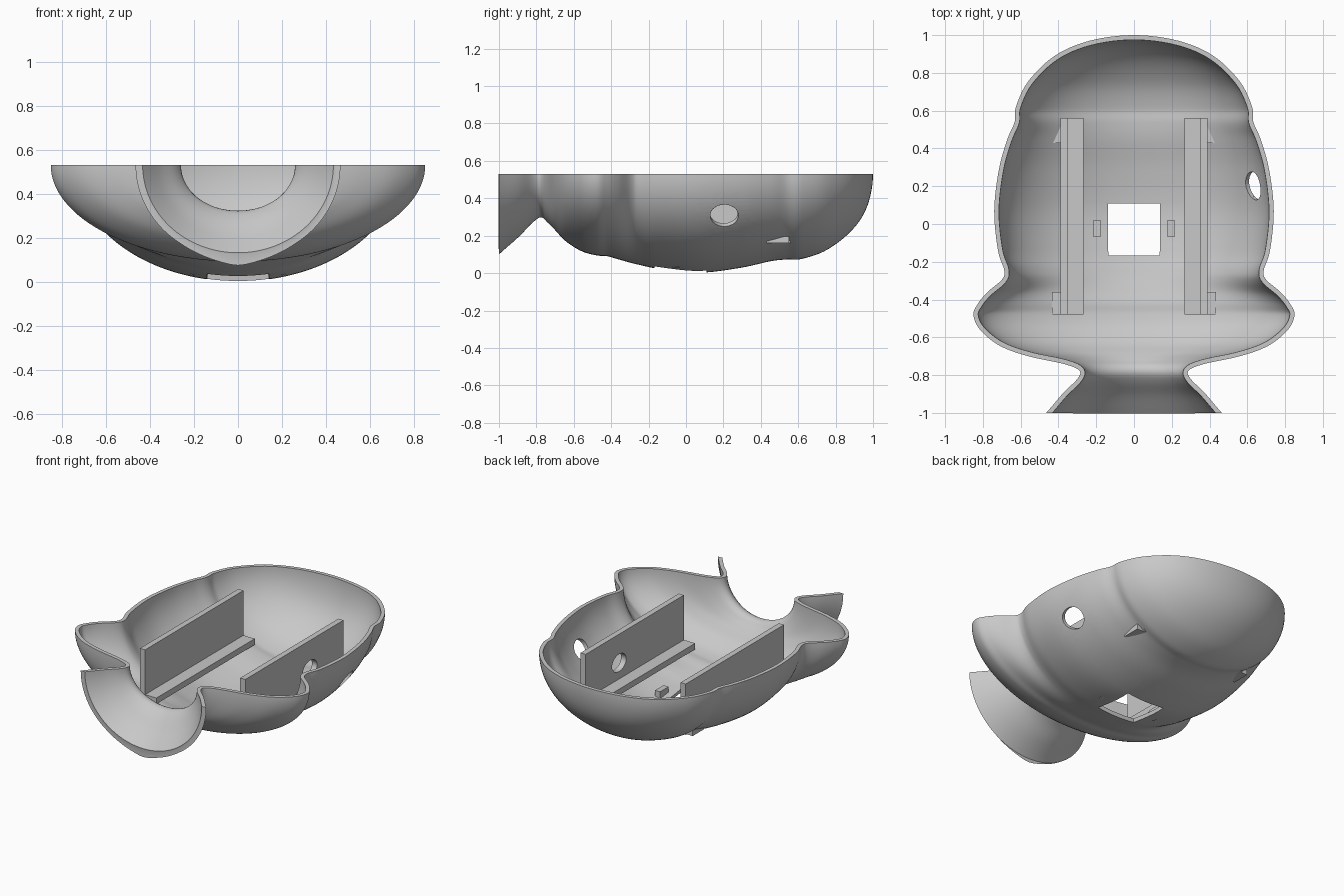
import bpy, bmesh, math
from mathutils import Vector

if "Cube" in bpy.data.objects:
    bpy.data.objects.remove(bpy.data.objects["Cube"], do_unlink=True)

RIM = 0.53      # height of the open rim
WALL = 0.025    # shell thickness
FRONT = -1.0    # flat front end
HOLE_Y, HOLE_Z, HOLE_RY, HOLE_RZ = .205, .308, .075, .058

grey = bpy.data.materials.new("plain grey")
grey.use_nodes = True
grey.diffuse_color = (0.58, 0.58, 0.58, 1)
grey.node_tree.nodes["Principled BSDF"].inputs["Base Color"].default_value = grey.diffuse_color


def add_object(name, bm):
    bmesh.ops.recalc_face_normals(bm, faces=bm.faces[:])
    mesh = bpy.data.meshes.new(name)
    bm.to_mesh(mesh)
    bm.free()
    mesh.materials.append(grey)
    obj = bpy.data.objects.new(name, mesh)
    bpy.context.collection.objects.link(obj)
    return obj


def box(name, low, high):
    bm = bmesh.new()
    bmesh.ops.create_cube(bm, size=1)
    low, high = Vector(low), Vector(high)
    for v in bm.verts:
        v.co = (low + high) / 2 + v.co * (high - low)
    return add_object(name, bm)


def cut(bm, co, no, near, clear=False):
    """Slice the faces chosen by near along a plane."""
    faces = [f for f in bm.faces if near(f.calc_center_median())]
    edges = {e for f in faces for e in f.edges}
    verts = {v for f in faces for v in f.verts}
    bmesh.ops.bisect_plane(bm, geom=faces + list(edges) + list(verts), plane_co=co,
                           plane_no=Vector(no).normalized(), clear_outer=clear)


def remove_faces(bm, inside):
    faces = [f for f in bm.faces if inside(f.calc_center_median())]
    bmesh.ops.delete(bm, geom=faces, context="FACES")


# Stations along the body: y, half width, bottom height
stations = [Vector(s) for s in (
    (-1.05, .52, .045), (-1, .465, .10), (-.895, .375, .193), (-.82, .30, .27),
    (-.775, .29, .298), (-.74, .375, .27), (-.70, .56, .23), (-.645, .71, .172),
    (-.56, .815, .118), (-.48, .85, .095), (-.42, .825, .09), (-.36, .775, .073),
    (-.295, .70, .055), (-.245, .687, .043), (-.14, .72, .022), (.07, .74, .002),
    (.29, .715, .028), (.45, .67, .063), (.54, .632, .073), (.62, .625, .076),
    (.755, .56, .125), (.89, .42, .232), (.97, .235, .36), (1, 0, RIM))]
last = stations[-2]
ends = [2 * stations[0] - stations[1]] + stations + [Vector((last.x, -last.y, 2 * RIM - last.z))]

# Smooth path through the stations
path = []
STEPS = 6
for p0, p1, p2, p3 in zip(ends, ends[1:], ends[2:], ends[3:]):
    for i in range(STEPS):
        t = i / STEPS
        path.append(0.5 * (2 * p1 + (p2 - p0) * t + (2 * p0 - 5 * p1 + 4 * p2 - p3) * t ** 2
                           + (3 * p1 - p0 - 3 * p2 + p3) * t ** 3))

# Outer skin: lower half ellipses lofted to a point at the back
SIDES = 64
bm = bmesh.new()
rings = []
for y, half, bottom in path:
    angles = [math.pi * (1 + k / SIDES) for k in range(SIDES + 1)]
    rings.append([bm.verts.new((half * math.cos(a), y, RIM + (RIM - bottom) * math.sin(a)))
                  for a in angles])
tip = bm.verts.new((0, 1, RIM))
for k in range(SIDES):
    for r0, r1 in zip(rings, rings[1:]):
        bm.faces.new((r0[k], r1[k], r1[k + 1], r0[k + 1]))
    bm.faces.new((rings[-1][k], tip, rings[-1][k + 1]))

# Flat front end
cut(bm, (0, FRONT, 0), (0, -1, 0), lambda c: c.y < -.9, clear=True)

# Square opening in the bottom
for co, no in (((-.14, 0, 0), (1, 0, 0)), ((.14, 0, 0), (1, 0, 0)),
               ((0, -.17, 0), (0, 1, 0)), ((0, .11, 0), (0, 1, 0))):
    cut(bm, co, no, lambda c: abs(c.x) < .25 and abs(c.y) < .3)
remove_faces(bm, lambda c: abs(c.x) < .14 and -.17 < c.y < .11)

# Round opening in one side
turns = [math.tau * k / 24 for k in range(24)]
for a in turns:
    cut(bm, (0, HOLE_Y + HOLE_RY * math.cos(a), HOLE_Z + HOLE_RZ * math.sin(a)),
        (0, math.cos(a) / HOLE_RY, math.sin(a) / HOLE_RZ),
        lambda c: c.x > .4 and abs(c.y - HOLE_Y) < .14 and abs(c.z - HOLE_Z) < .11)
remove_faces(bm, lambda c: c.x > .4 and all(
    math.cos(a) * (c.y - HOLE_Y) / HOLE_RY + math.sin(a) * (c.z - HOLE_Z) / HOLE_RZ < 1
    for a in turns))

# Inner skin, joined to the outer one along every open edge
bm.normal_update()
outer_faces = bm.faces[:]
open_edges = [e for e in bm.edges if e.is_boundary]
inner = {}
for v in bm.verts[:]:
    n = v.normal.copy()
    if abs(v.co.z - RIM) < 1e-4:
        n.z = 0
    if abs(v.co.y - FRONT) < 1e-4:
        n.y = 0
    inner[v] = bm.verts.new(v.co - n.normalized() * WALL)
for f in outer_faces:
    bm.faces.new([inner[v] for v in reversed(f.verts)])
for e in open_edges:
    a, b = e.verts
    bm.faces.new((a, b, inner[b], inner[a]))

# Smooth shading with crisp borders
bm.normal_update()
for f in bm.faces:
    f.smooth = True
for e in bm.edges:
    e.smooth = e.calc_face_angle(0) < math.radians(40)
for e in open_edges:
    e.smooth = False
add_object("shell", bm)

# Cutter for the round opening in one rail
bm = bmesh.new()
bmesh.ops.create_cone(bm, cap_ends=True, segments=48, radius1=1, radius2=1, depth=1)
for v in bm.verts:
    x, y, z = v.co
    v.co = (.4 + z * .3, HOLE_Y + y * HOLE_RY, HOLE_Z + x * HOLE_RZ)
cutter = add_object("round_helper", bm)
cutter.hide_render = True

# Inner rails: upright panel, flange, end tabs and small block on each side
for side, label in ((1, "left"), (-1, "right")):
    def part(name, x0, x1, y0, y1, z0, z1):
        xs = sorted((side * x0, side * x1))
        return box(f"{label}_{name}", (xs[0], y0, z0), (xs[1], y1, z1))

    panel = part("panel", .352, .39, -.48, .56, .16, .50)
    if side == 1:
        mod = panel.modifiers.new("opening", "BOOLEAN")
        mod.operation, mod.solver, mod.object = "DIFFERENCE", "EXACT", cutter
        deps = bpy.context.evaluated_depsgraph_get()
        result = bpy.data.meshes.new_from_object(panel.evaluated_get(deps))
        panel.modifiers.clear()
        panel.data = result
    part("flange", .268, .352, -.48, .56, .16, .20)
    part("front_tab", .39, .435, -.48, -.36, .16, .19)
    part("back_tab", .39, .435, .43, .55, .16, .195)
    part("block", .178, .215, -.07, .02, .03, .09)

bpy.data.objects.remove(cutter, do_unlink=True)
